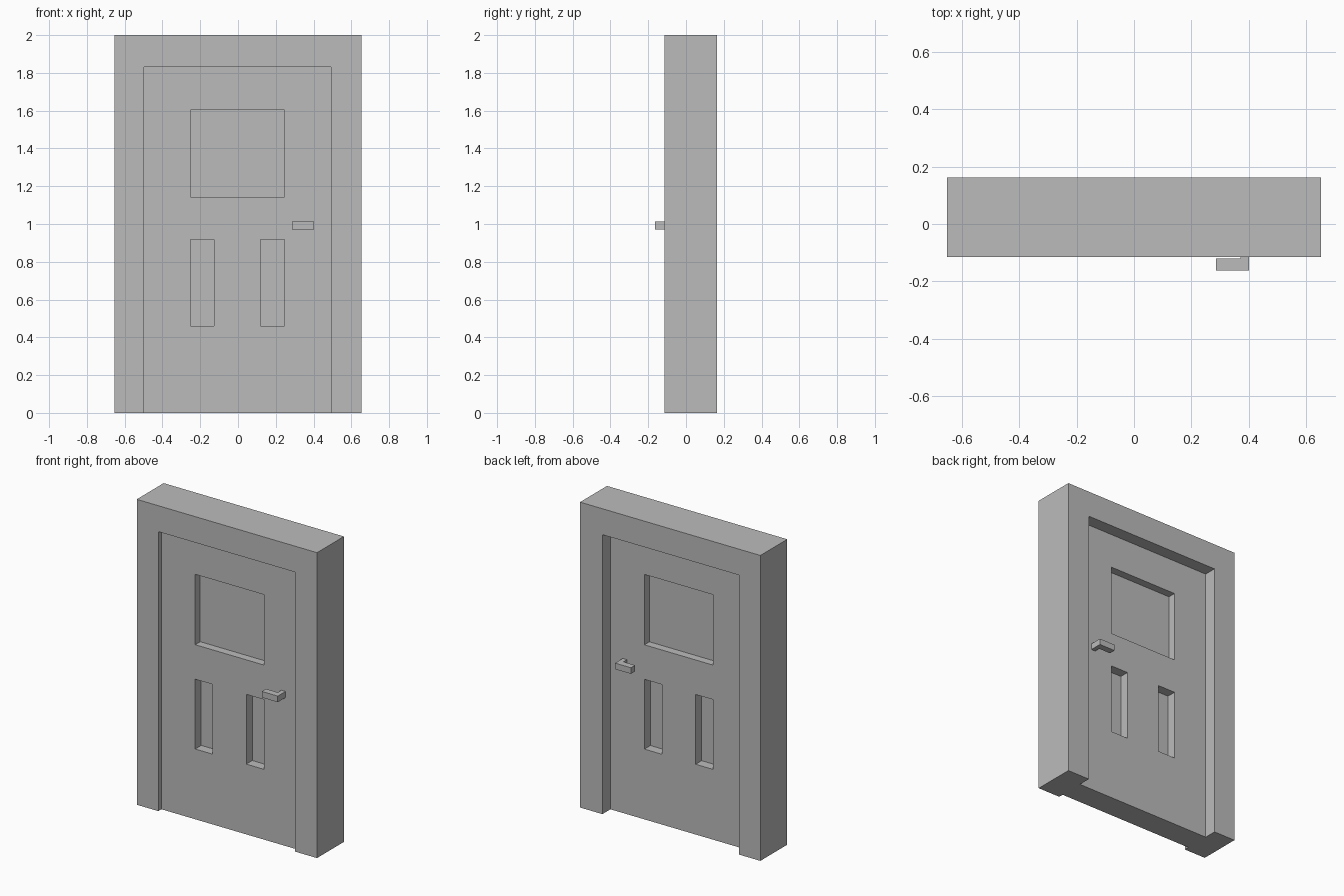
import bpy
import bmesh

cube = bpy.data.objects.get("Cube")
if cube:
    bpy.data.objects.remove(cube, do_unlink=True)

# Single grey finish
grey = bpy.data.materials.new("plain grey")
grey.use_nodes = True
grey.diffuse_color = (0.5, 0.5, 0.5, 1)
grey.node_tree.nodes["Principled BSDF"].inputs["Base Color"].default_value = (0.5, 0.5, 0.5, 1)


def extrude_profile(name, outline, y0, y1):
    """Solid made from an (x, z) outline swept from y0 to y1."""
    bm = bmesh.new()
    face = bm.faces.new([bm.verts.new((x, y0, z)) for x, z in outline])
    swept = bmesh.ops.extrude_face_region(bm, geom=[face])["geom"]
    bmesh.ops.translate(bm, vec=(0, y1 - y0, 0),
                        verts=[v for v in swept if isinstance(v, bmesh.types.BMVert)])
    bmesh.ops.recalc_face_normals(bm, faces=bm.faces)
    mesh = bpy.data.meshes.new(name)
    bm.to_mesh(mesh)
    bm.free()
    mesh.materials.append(grey)
    obj = bpy.data.objects.new(name, mesh)
    bpy.context.collection.objects.link(obj)
    return obj


def box(name, x, y, z):
    outline = [(x[0], z[0]), (x[1], z[0]), (x[1], z[1]), (x[0], z[1])]
    return extrude_profile(name, outline, *y)


FRONT, BACK = -0.115, 0.163              # frame depth
DOOR_FRONT, DOOR_BACK = -0.083, 0.08     # door depth
LEFT, RIGHT, HEAD = 0.492, -0.497, 1.83  # door opening

# Frame: two jambs and a head in one piece
extrude_profile("door_frame", [
    (-0.653, 0), (RIGHT, 0), (RIGHT, HEAD), (LEFT, HEAD),
    (LEFT, 0), (0.653, 0), (0.653, 2), (-0.653, 2)], FRONT, BACK)

# Door slab
door = box("door", (RIGHT, LEFT), (DOOR_FRONT, DOOR_BACK), (0, HEAD))

# Recessed panels on both faces: name, x range, z range, depth
panels = [
    ("upper_panel", (-0.252, 0.245), (1.143, 1.604), 0.052),
    ("lower_right_panel", (-0.252, -0.126), (0.46, 0.917), 0.062),
    ("lower_left_panel", (0.118, 0.245), (0.46, 0.917), 0.062),
]
cutters = []
for name, x, z, depth in panels:
    for side, y in (("front", (DOOR_FRONT - 0.1, DOOR_FRONT + depth)),
                    ("back", (DOOR_BACK - depth, DOOR_BACK + 0.1))):
        cutter = box(f"{name}_{side}_cutter", x, y, z)
        cutter.hide_render = True
        mod = door.modifiers.new(cutter.name, 'BOOLEAN')
        mod.operation = 'DIFFERENCE'
        mod.solver = 'EXACT'
        mod.object = cutter
        cutters.append(cutter)

# Bake the recesses into the door and drop the cutters
bpy.context.view_layer.update()
depsgraph = bpy.context.evaluated_depsgraph_get()
baked = bpy.data.meshes.new_from_object(door.evaluated_get(depsgraph))
door.modifiers.clear()
door.data = baked
for cutter in cutters:
    bpy.data.objects.remove(cutter, do_unlink=True)

# Lever handles: L-shaped grip and stem, one on each face
for side, wall, direction in (("front", DOOR_FRONT, -1), ("back", DOOR_BACK, 1)):
    tip = wall + direction * 0.08
    neck = wall + direction * 0.037
    plan = [(0.402, wall), (0.402, tip), (0.287, tip),
            (0.287, neck), (0.372, neck), (0.372, wall)]
    handle = extrude_profile(f"{side}_handle", plan, 0.972, 1.012)
    # Swap y and z so the plan outline lies flat
    for v in handle.data.vertices:
        v.co.y, v.co.z = v.co.z, v.co.y
    handle.data.flip_normals()
    handle.data.update()
